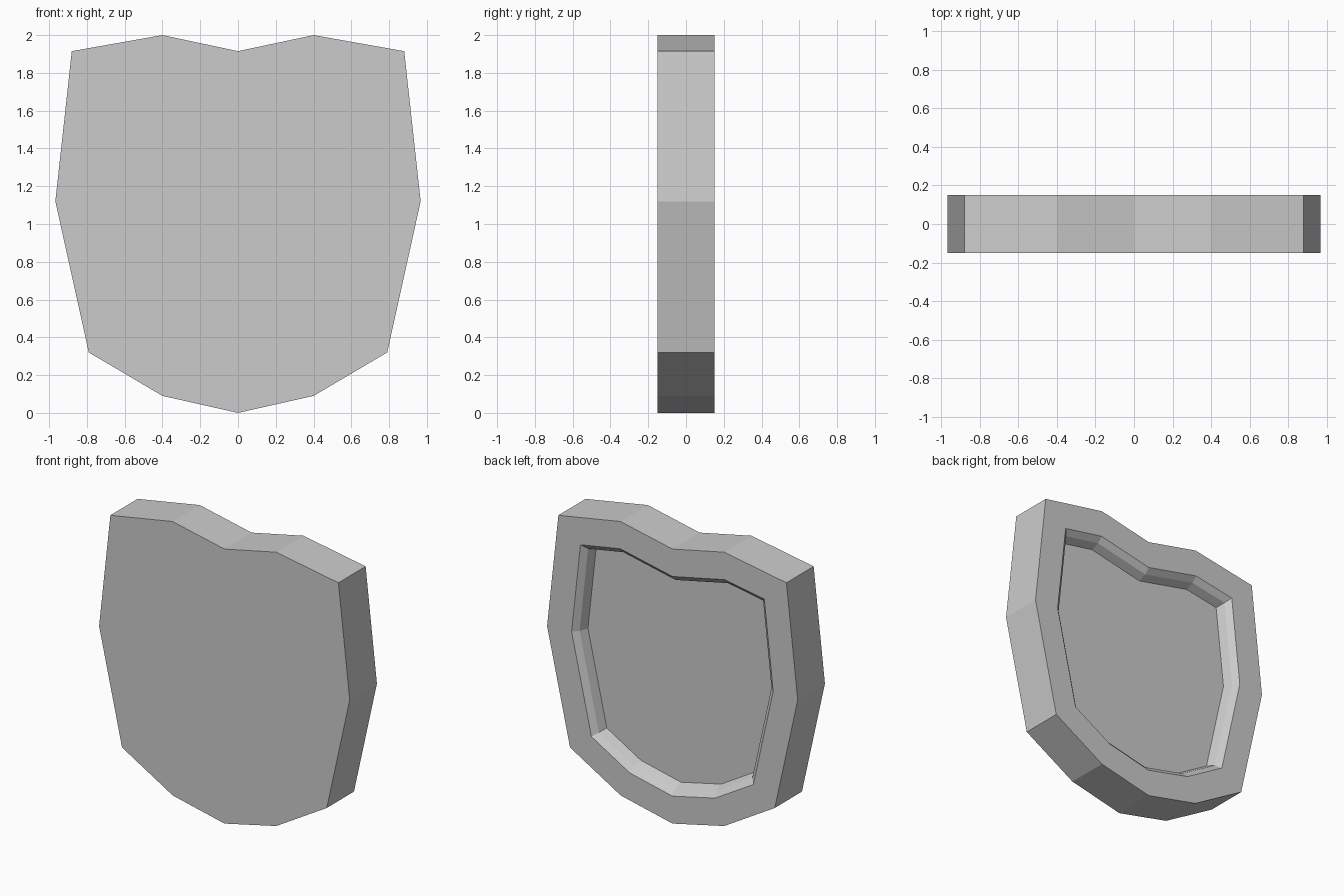
import bpy
import bmesh

cube = bpy.data.objects.get("Cube")
if cube:
    bpy.data.objects.remove(cube, do_unlink=True)

HALF_DEPTH = 0.15

grey = bpy.data.materials.new("plain_grey")
grey.use_nodes = True
colour = (0.6, 0.6, 0.6, 1.0)
grey.diffuse_color = colour
grey.node_tree.nodes["Principled BSDF"].inputs["Base Color"].default_value = colour

# Half outline of the shield, from top notch to bottom tip, then mirrored
half = [(0, 1.915), (0.4, 2.0), (0.88, 1.915), (0.967, 1.12),
        (0.79, 0.32), (0.4, 0.09), (0, 0)]
outline = half + [(-x, z) for x, z in reversed(half[1:-1])]

# Solid slab: front face extruded to the back
bm = bmesh.new()
front = bm.faces.new([bm.verts.new((x, -HALF_DEPTH, z)) for x, z in outline])
extruded = bmesh.ops.extrude_face_region(bm, geom=[front], use_keep_orig=True)
back = next(g for g in extruded["geom"] if isinstance(g, bmesh.types.BMFace))
for v in back.verts:
    v.co.y = HALF_DEPTH
bmesh.ops.recalc_face_normals(bm, faces=bm.faces)

# Back recess: flat rim, shallow chamfer, steep wall down to the floor
for thickness, depth in ((0.187, 0), (0.037, 0.035), (0.022, 0.06)):
    bmesh.ops.inset_region(bm, faces=[back], thickness=thickness,
                           use_even_offset=True, use_boundary=True)
    for v in back.verts:
        v.co.y -= depth

bmesh.ops.recalc_face_normals(bm, faces=bm.faces)
mesh = bpy.data.meshes.new("shield_body")
bm.to_mesh(mesh)
bm.free()
mesh.materials.append(grey)
shield = bpy.data.objects.new("shield_body", mesh)
bpy.context.collection.objects.link(shield)
